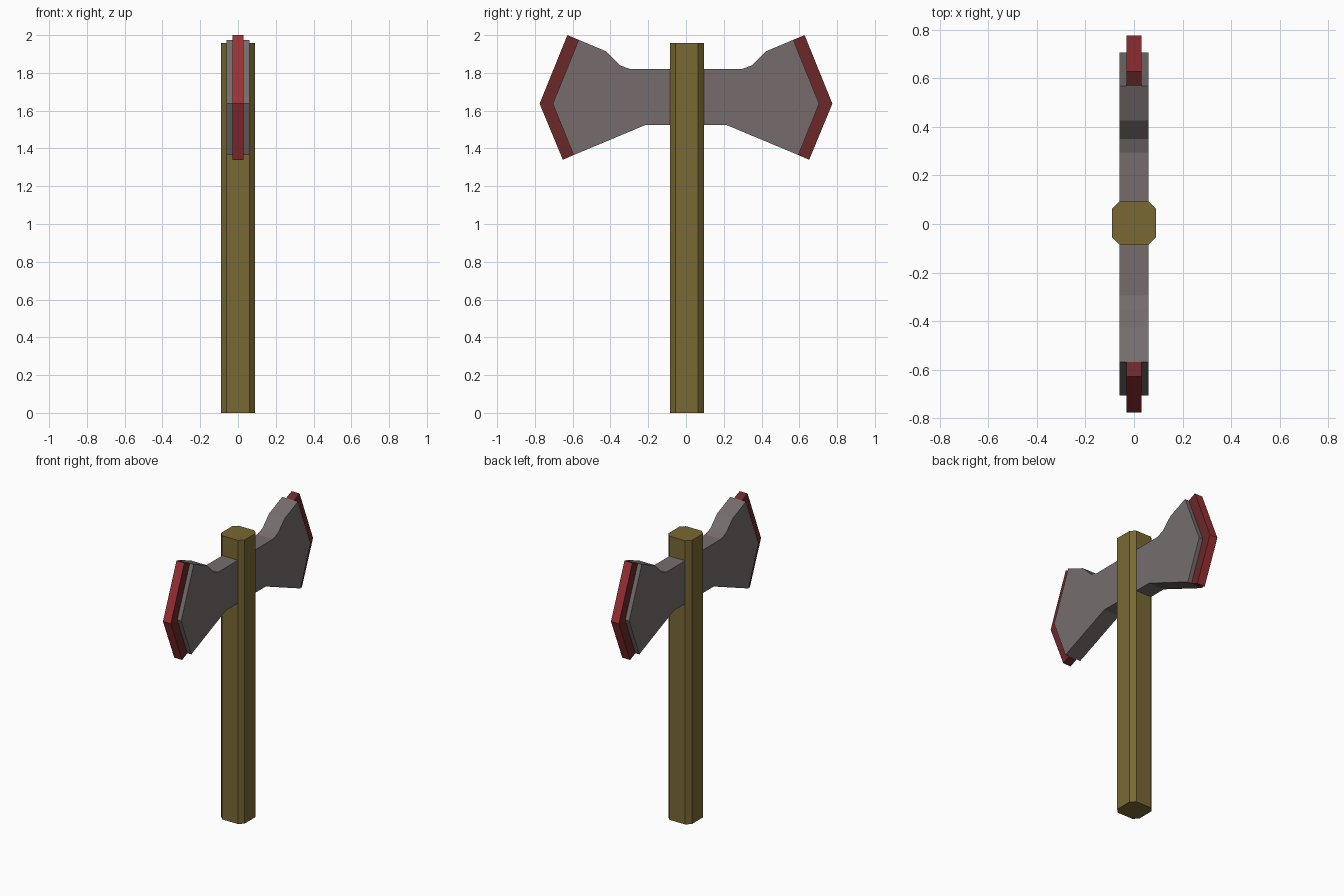
import bpy, bmesh
from mathutils import Vector

cube = bpy.data.objects.get("Cube")
if cube:
    bpy.data.objects.remove(cube, do_unlink=True)


def material(name, rgb):
    m = bpy.data.materials.new(name)
    m.use_nodes = True
    m.diffuse_color = (*rgb, 1)
    bsdf = next(n for n in m.node_tree.nodes if n.type == 'BSDF_PRINCIPLED')
    bsdf.inputs["Base Color"].default_value = (*rgb, 1)
    return m


wood = material("olive wood", (0.19, 0.14, 0.033))
steel = material("grey steel", (0.18, 0.152, 0.152))
dark_red = material("dark red", (0.15, 0.021, 0.021))
bright_red = material("bright red", (0.33, 0.030, 0.033))


def prism(name, outline, offset, mats, rule=None):
    """Extrude a closed outline of 3D points along offset."""
    bm = bmesh.new()
    face = bm.faces.new([bm.verts.new(p) for p in outline])
    ext = bmesh.ops.extrude_face_region(bm, geom=[face])
    moved = [v for v in ext["geom"] if isinstance(v, bmesh.types.BMVert)]
    bmesh.ops.translate(bm, verts=moved, vec=Vector(offset))
    bmesh.ops.recalc_face_normals(bm, faces=bm.faces)
    if rule:
        for f in bm.faces:
            f.material_index = rule(f)
    mesh = bpy.data.meshes.new(name)
    bm.to_mesh(mesh)
    bm.free()
    for m in mats:
        mesh.materials.append(m)
    ob = bpy.data.objects.new(name, mesh)
    bpy.context.collection.objects.link(ob)
    return ob


# Handle: square post with chamfered corners
R, C, CY = 0.09, 0.06, 0.004
octagon = [(C, R), (R, C), (R, -C), (C, -R), (-C, -R), (-R, -C), (-R, C), (-C, R)]
prism("handle", [(x, y + CY, 0) for x, y in octagon], (0, 0, 1.957), [wood])

# Head: one half profile (y, z), mirrored to the other side
half = [(0.295, 1.82), (0.35, 1.84), (0.425, 1.915), (0.568, 1.975),
        (0.705, 1.637), (0.595, 1.365), (0.217, 1.523)]
profile = half + [(-y, z) for y, z in reversed(half)]
T = 0.06
prism("axe_head", [(-T, y, z) for y, z in profile], (2 * T, 0, 0), [steel])

# Cutting edges: thinner bent strips with brighter outward faces
inner = half[3:6]
outer = [(0.652, 1.34), (0.775, 1.637), (0.628, 2.0)]
E = 0.03
for side, name in ((-1, "front_edge"), (1, "back_edge")):
    prism(name, [(-E, side * y, z) for y, z in inner + outer], (2 * E, 0, 0),
          [dark_red, bright_red],
          lambda f, s=side: int(f.normal.y * s > 0.7))
